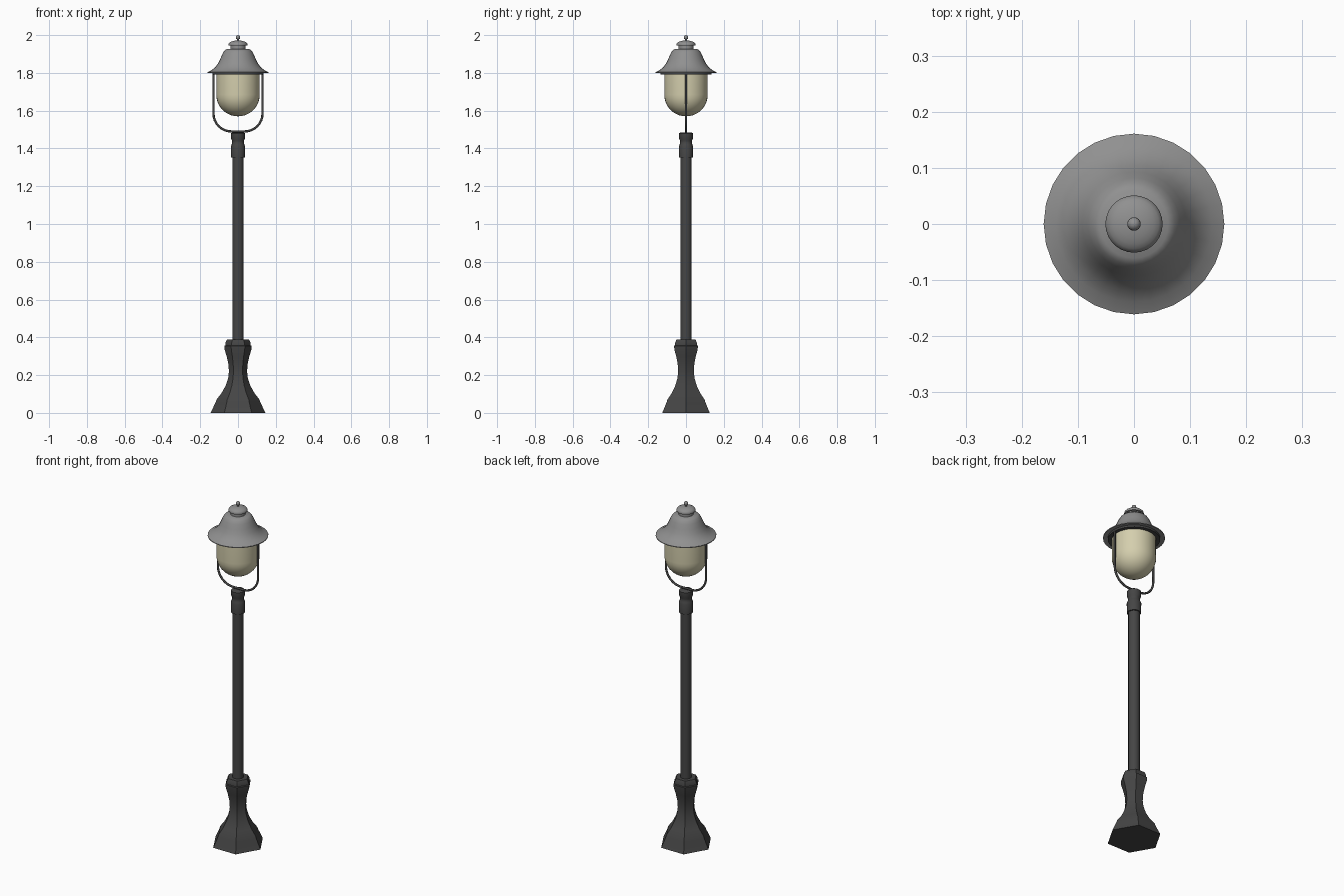
import bpy, bmesh, math
from mathutils import Vector

cube = bpy.data.objects.get("Cube")
if cube:
    bpy.data.objects.remove(cube)


def material(name, rgb):
    m = bpy.data.materials.new(name)
    m.use_nodes = True
    m.diffuse_color = (*rgb, 1)
    m.node_tree.nodes["Principled BSDF"].inputs["Base Color"].default_value = (*rgb, 1)
    return m


IRON = material("dark iron", (0.06, 0.06, 0.06))
GREY = material("grey metal", (0.28, 0.28, 0.28))
GLASS = material("cream glass", (0.66, 0.62, 0.42))


def finish(name, bm, mat, angle):
    bmesh.ops.recalc_face_normals(bm, faces=bm.faces)
    mesh = bpy.data.meshes.new(name)
    bm.to_mesh(mesh)
    bm.free()
    mesh.materials.append(mat)
    obj = bpy.data.objects.new(name, mesh)
    bpy.context.collection.objects.link(obj)
    bpy.ops.object.select_all(action="DESELECT")
    obj.select_set(True)
    bpy.context.view_layer.objects.active = obj
    bpy.ops.object.shade_smooth_by_angle(angle=math.radians(angle))
    return obj


def lathe(name, profile, sides, mat, angle=40):
    """Revolve (radius, height) points about z; a zero radius makes a pole."""
    bm = bmesh.new()
    verts = [bm.verts.new((r, 0, z)) for r, z in profile]
    edges = [bm.edges.new(pair) for pair in zip(verts, verts[1:])]
    bmesh.ops.spin(bm, geom=verts + edges, cent=(0, 0, 0), axis=(0, 0, 1),
                   angle=math.tau, steps=sides, use_duplicate=False)
    bmesh.ops.remove_doubles(bm, verts=bm.verts, dist=0.0002)
    return finish(name, bm, mat, angle)


def arc(radius, height, centre, start, end, steps):
    """Points of an elliptical arc for a lathe profile."""
    angles = [math.radians(start + (end - start) * i / steps) for i in range(steps + 1)]
    return [(radius * math.cos(a), centre + height * math.sin(a)) for a in angles]


# Flared hexagonal pedestal with corners on the x axis
lathe("pedestal", [(0, 0), (0.145, 0), (0.119, 0.055), (0.114, 0.07),
                   (0.087, 0.105), (0.065, 0.145), (0.052, 0.185), (0.048, 0.22),
                   (0.051, 0.26), (0.060, 0.30), (0.071, 0.335), (0.073, 0.355),
                   (0.067, 0.358), (0.067, 0.37), (0.058, 0.388), (0, 0.388)],
      6, IRON, 30)

# Pole and its stepped collar
lathe("pole", [(0, 0.38), (0.03, 0.38), (0.03, 1.36), (0, 1.36)], 16, IRON)
lathe("collar", [(0, 1.353), (0.037, 1.353), (0.038, 1.41), (0.034, 1.42),
                 (0.031, 1.43), (0.031, 1.44), (0.037, 1.452), (0.037, 1.48),
                 (0.03, 1.485), (0, 1.485)], 16, IRON)

# U-shaped yoke: a bar swept along a rounded path
REACH, BEND, LOW, TOP = 0.13, 0.095, 1.49, 1.80
half = [(REACH, TOP)]
for i in range(9):
    a = math.radians(90 * i / 8)
    half.append((REACH - BEND + BEND * math.cos(a), LOW + BEND - BEND * math.sin(a)))
path = half + [(-x, z) for x, z in reversed(half)]
bm = bmesh.new()
rings = []
for i, (x, z) in enumerate(path):
    before, after = path[max(i - 1, 0)], path[min(i + 1, len(path) - 1)]
    tangent = Vector((after[0] - before[0], 0, after[1] - before[1])).normalized()
    side = Vector((tangent.z, 0, -tangent.x))
    ring = []
    for k in range(8):
        a = math.tau * k / 8
        offset = side * 0.006 * math.cos(a) + Vector((0, 0.006, 0)) * math.sin(a)
        ring.append(bm.verts.new(Vector((x, 0, z)) + offset))
    rings.append(ring)
for one, two in zip(rings, rings[1:]):
    for k in range(8):
        n = (k + 1) % 8
        bm.faces.new((one[k], one[n], two[n], two[k]))
bm.faces.new(rings[0])
bm.faces.new(rings[-1])
finish("yoke", bm, IRON, 50)

# Glass globe: rounded bottom with straight walls
lathe("globe", arc(0.115, 0.115, 1.685, -90, 0, 10) + [(0.115, 1.80), (0, 1.80)],
      32, GLASS)

# Ring holding the globe under the hood
lathe("globe_ring", [(0, 1.792), (0.136, 1.792), (0.136, 1.803), (0, 1.803)], 28, IRON)

# Bell-shaped hood with a thin brim
lathe("hood", [(0, 1.803), (0.14, 1.803), (0.161, 1.80), (0.161, 1.804),
               (0.139, 1.815), (0.120, 1.831), (0.105, 1.851), (0.093, 1.876),
               (0.082, 1.901), (0.073, 1.916), (0.061, 1.926), (0, 1.926)],
      28, GREY, 50)

# Neck, domed cap and ball finial
lathe("neck", [(0, 1.92), (0.04, 1.92), (0.04, 1.946), (0, 1.946)], 28, GREY)
lathe("cap", [(0, 1.944), (0.05, 1.944)] + arc(0.051, 0.022, 1.95, 0, 90, 6), 28, GREY)
lathe("finial_stem", [(0, 1.968), (0.006, 1.968), (0.006, 1.982), (0, 1.982)], 12, GREY)
lathe("finial_ball", arc(0.012, 0.012, 1.988, -90, 90, 8), 16, GREY)
